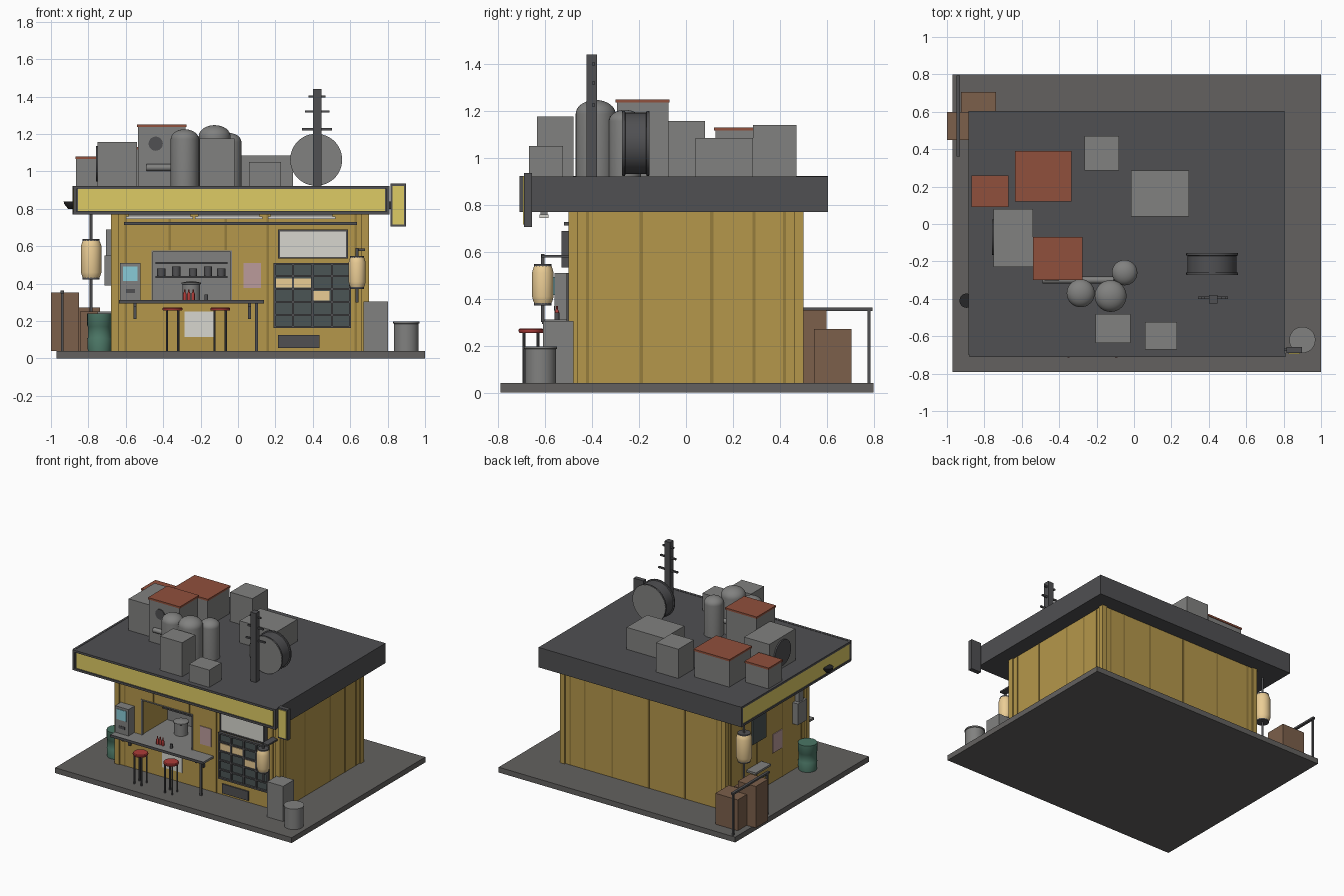
import bpy, bmesh, math
from mathutils import Vector

COL = dict(wall=(.46, .31, .07), seam=(.30, .20, .045), sign=(.73, .60, .13), dark=(.08, .08, .085),
           black=(.02, .02, .022), base=(.125, .12, .115), grey=(.22, .22, .215), red=(.28, .08, .045),
           seat=(.42, .045, .04), brown=(.20, .115, .07), teal=(.07, .18, .13), cream=(.83, .61, .30),
           white=(.68, .67, .62), pink=(.50, .33, .33), blue=(.25, .60, .68), glass=(.07, .09, .09))
MATS = {}


def paint(o, c):
    if c not in MATS:
        MATS[c] = bpy.data.materials.new(c)
        MATS[c].diffuse_color = (*COL[c], 1)
    o.data.materials.append(MATS[c])
    return o


def finish(name, bm, c):
    bmesh.ops.recalc_face_normals(bm, faces=bm.faces)
    me = bpy.data.meshes.new(name)
    bm.to_mesh(me)
    bm.free()
    o = bpy.data.objects.new(name, me)
    bpy.context.collection.objects.link(o)
    return paint(o, c)


def smooth(o):
    bpy.ops.object.select_all(action='DESELECT')
    o.select_set(True)
    bpy.context.view_layer.objects.active = o
    bpy.ops.object.shade_smooth_by_angle(angle=math.radians(35))


def box(name, x0, x1, y0, y1, z0, z1, c='grey'):
    bm = bmesh.new()
    bmesh.ops.create_cube(bm, size=1)
    for v in bm.verts:
        v.co = Vector(((x0 + x1) / 2 + v.co.x * (x1 - x0), (y0 + y1) / 2 + v.co.y * (y1 - y0),
                       (z0 + z1) / 2 + v.co.z * (z1 - z0)))
    return finish(name, bm, c)


def lathe(name, loc, prof, c='grey', axis='z', n=32):
    """Spin (radius, height) points round an axis through loc."""
    bm = bmesh.new()
    vs = [bm.verts.new((r, 0, h)) for r, h in prof]
    es = [bm.edges.new(p) for p in zip(vs, vs[1:])]
    bmesh.ops.spin(bm, geom=vs + es, cent=(0, 0, 0), axis=(0, 0, 1), angle=math.tau, steps=n)
    bmesh.ops.remove_doubles(bm, verts=bm.verts, dist=1e-5)
    for v in bm.verts:
        x, y, z = v.co
        v.co = Vector(loc) + Vector({'z': (x, y, z), 'y': (x, z, -y), 'x': (z, y, -x)}[axis])
    o = finish(name, bm, c)
    smooth(o)
    return o


def rod(name, loc, r, h, c='dark', axis='z', n=16):
    return lathe(name, loc, [(0, 0), (r, 0), (r, h), (0, h)], c, axis, n)


def frame(name, x0, x1, z0, z1, y0, y1, t, c='dark'):
    box(name + '_left', x0, x0 + t, y0, y1, z0, z1, c)
    box(name + '_right', x1 - t, x1, y0, y1, z0, z1, c)
    box(name + '_bottom', x0 + t, x1 - t, y0, y1, z0, z0 + t, c)
    box(name + '_top', x0 + t, x1 - t, y0, y1, z1 - t, z1, c)


# Ground slab, walls with serving hatch cut in
box('ground_slab', -.97, 1, -.79, .80, 0, .04, 'base')
walls = box('walls', -.67, .69, -.49, .49, .04, .78, 'wall')
cut = box('hatch_cutter', -.46, -.035, -.6, -.18, .305, .575, 'wall')
cut.hide_render = True
cut.hide_viewport = True
m = walls.modifiers.new('hatch', 'BOOLEAN')
m.object, m.operation, m.solver = cut, 'DIFFERENCE', 'EXACT'
# Corner posts and wall seams
for x in (-.68, .66):
    for y in (-.50, .46):
        box('corner_post', x, x + .04, y, y + .04, .04, .78, 'wall')
for y in (-.42, -.19, .11, .29, .42):
    for x in (-.672, .688):
        box('side_seam', x, x + .004, y - .007, y + .007, .04, .77, 'seam')
for x in (-.60, -.33, -.03, .27, .50, .62):
    box('back_seam', x - .007, x + .007, .488, .492, .04, .77, 'seam')
for x, z in ((-.60, .04), (-.365, .58), (-.065, .58), (.16, .04), (.63, .04)):
    box('front_seam', x - .007, x + .007, -.492, -.488, z, .77, 'seam')

# Roof with illuminated fascia on the front and left
box('roof', -.875, .805, -.695, .605, .77, .92, 'dark')
box('front_fascia', -.855, .785, -.702, -.69, .787, .905, 'sign')
frame('front_fascia_frame', -.88, .81, .77, .922, -.71, -.69, .016)
box('left_fascia', -.881, -.87, -.685, .59, .787, .905, 'sign')
for z in (.77, .906):
    box('left_fascia_rail', -.886, -.87, -.70, .605, z, z + .016, 'dark')
box('left_fascia_end', -.886, -.87, .59, .605, .77, .92, 'dark')
lathe('fascia_bowl', (-.895, -.41, .84), [(0, 0), (.038, 0), (.034, -.015), (.022, -.03), (.014, -.04), (0, -.04)], 'black')
box('blade_sign', .815, .897, -.69, -.657, .705, .935, 'dark')
box('blade_sign_face', .825, .887, -.694, -.689, .717, .923, 'sign')
box('blade_sign_bracket', .80, .82, -.68, -.665, .80, .84, 'dark')

# Eave lights and rail
for x in (-.42, -.05, .34):
    box('eave_light', x - .18, x + .18, -.625, -.585, .745, .758, 'white')
    box('eave_light_body', x - .165, x + .165, -.62, -.59, .758, .772)
box('awning_rail', -.61, .635, -.52, -.49, .712, .728, 'dark')

# Hatch frame, shelves and kitchen bits
frame('hatch_frame', -.462, -.033, .303, .578, -.495, -.475, .008, 'grey')
box('hatch_back', -.455, -.04, -.19, -.182, .31, .57)
for z in (.43, .505):
    box('shelf', -.44, -.055, -.27, -.19, z, z + .01, 'dark')
for i, x in enumerate((-.41, -.33, -.24, -.16, -.09)):
    rod('shelf_jar', (x, -.23, .44), .022, .05 if i % 2 else .04)
box('inner_counter', -.458, -.037, -.50, -.185, .295, .311)
lathe('pot', (-.25, -.32, .31), [(0, 0), (.048, 0), (.048, .085), (.053, .088), (.053, .095), (.01, .103), (0, .103)])

# Bar counter with leg, brackets and bottles
box('bar_counter', -.635, .14, -.61, -.48, .295, .311)
box('bar_edge', -.635, .14, -.614, -.61, .293, .312, 'dark')
box('bar_leg', .092, .108, -.59, -.574, .04, .295, 'dark')
for x in (-.55, .062):
    box('bar_bracket', x - .008, x + .008, -.51, -.49, .21, .295, 'dark')
    box('bar_bracket_arm', x - .008, x + .008, -.59, -.49, .275, .295, 'dark')
for x in (-.285, -.263, -.24):
    lathe('sauce_bottle', (x, -.55, .311), [(0, 0), (.009, 0), (.009, .035), (.004, .045), (.004, .058), (0, .058)], 'seat', n=12)
rod('cup', (-.17, -.55, .311), .01, .03, 'dark')

# Order terminal
box('terminal', -.632, -.52, -.56, -.48, .311, .51)
box('terminal_screen', -.616, -.536, -.564, -.559, .415, .492, 'blue')
box('terminal_slot', -.60, -.55, -.563, -.559, .35, .37, 'dark')

# Stools
for x in (-.35, -.095):
    lathe('stool_seat', (x, -.66, .255), [(0, 0), (.05, 0), (.053, .005), (.053, .013), (.048, .018), (0, .018)], 'seat')
    for dx in (-.03, .03):
        for dy in (-.03, .03):
            rod('stool_leg', (x + dx, -.66 + dy, .04), .006, .218, n=8)

# Posters, menu board, display window and vent
box('menu_paper', -.285, -.12, -.495, -.488, .115, .25, 'white')
box('poster', .03, .122, -.495, -.488, .375, .51, 'pink')
box('menu_board', .222, .578, -.525, -.488, .542, .68, 'white')
frame('menu_board_frame', .215, .587, .534, .688, -.53, -.488, .009)
box('display_glass', .195, .60, -.495, -.488, .165, .505, 'glass')
frame('display_frame', .19, .605, .162, .51, -.51, -.488, .012)
for i in range(1, 5):
    box('display_bar', .19, .605, -.507, -.49, .162 + i * .0695 - .005, .162 + i * .0695 + .005, 'dark')
for i in range(1, 4):
    x = .19 + i * .104
    box('display_mullion', x - .006, x + .006, -.507, -.49, .165, .505, 'dark')
for x0, x1, z in ((.20, .288, .378), (.30, .39, .378), (.405, .49, .31)):
    box('display_item', x0, x1, -.50, -.492, z, z + .05, 'brown' if z > 1 else 'cream')
box('wall_vent', .215, .435, -.50, -.488, .055, .125, 'dark')

# Left wall fittings
box('side_window', -.685, -.665, .02, .18, .42, .62, 'glass')
box('side_poster', -.676, -.668, -.18, -.07, .26, .40, 'pink')
box('side_meter', -.715, -.665, -.42, -.31, .39, .55)
box('side_duct', -.705, -.665, -.39, -.34, .55, .69)
box('side_shelf', -.75, -.665, .06, .24, .235, .25)

# Paper lanterns on poles
for x, y, z0, z1, r, top, low in ((-.785, .43, .43, .63, .055, .78, .25), (.637, -.61, .38, .54, .046, .59, .30)):
    h = z1 - z0
    lathe('lantern', (x, y, z0), [(0, 0), (r * .8, 0), (r * .9, .012), (r, .03), (r, h - .03), (r * .9, h - .012), (r * .8, h), (0, h)], 'cream')
    for z in (z0 - .008, z1 - .006):
        rod('lantern_cap', (x, y, z), r * .82, .014)
    rod('lantern_pole', (x, y, low), .008, top - low)
box('lantern_arm', .63, .68, -.615, -.49, .575, .587, 'dark')

# Barrel, bin, cabinet and crates on the ground
lathe('barrel', (-.74, -.39, .04), [(0, 0), (.063, 0), (.066, .065), (.063, .07), (.063, .13), (.066, .135), (.066, .2), (0, .2)], 'teal')
lathe('bin', (.90, -.62, .04), [(0, 0), (.066, 0), (.066, .145), (.07, .147), (.07, .156), (0, .156)])
box('ground_cabinet', .67, .803, -.61, -.48, .04, .305)
box('tall_crate', -1, -.85, .45, .598, .04, .352, 'brown')
box('low_crate', -.925, -.738, .545, .705, .04, .272, 'brown')
box('small_crate', -.845, -.75, .38, .50, .04, .25, 'brown')
box('rail', -.95, -.93, .36, .795, .348, .362, 'dark')
for y in (.38, .78):
    box('rail_post', -.947, -.933, y - .007, y + .007, .04, .35, 'dark')

# Rooftop units with red lids
for x0, x1, y0, y1, z in ((-.865, -.675, .095, .255, 1.08), (-.63, -.34, .125, .385, 1.13), (-.535, -.28, -.295, -.075, 1.25)):
    box('lidded_unit', x0, x1, y0, y1, .92, z - .014)
    box('unit_lid', x0 - .005, x1 + .005, y0 - .005, y1 + .005, z - .014, z, 'red')
# Plain rooftop units
for x0, x1, y0, y1, z in ((-.265, -.08, .285, .47, 1.14), (-.015, .295, .04, .285, 1.085), (-.75, -.54, -.23, .08, 1.157),
                          (-.205, -.02, -.635, -.48, 1.176), (.06, .23, -.67, -.525, 1.05)):
    box('roof_unit', x0, x1, y0, y1, .92, z)
rod('side_fan', (-.76, -.07, 1.04), .095, .015, axis='x', n=32)
rod('front_fan', (-.44, -.302, 1.148), .038, .01, axis='y', n=24)
rod('roof_pipe', (-.49, -.30, 1.02), .018, .38, 'grey', 'x')

# Domed tanks
for x, y, r, z in ((-.285, -.37, .075, 1.225), (-.125, -.385, .085, 1.247), (-.05, -.26, .068, 1.205)):
    d = r * .7
    lathe('tank', (x, y, 0), [(0, .92), (r, .92)] + [(r * math.cos(a * math.pi / 16), z - d + d * math.sin(a * math.pi / 16)) for a in range(8)] + [(0, z)])

# Rimmed drum and antenna mast
lathe('roof_drum', (.418, -.27, 1.062), [(0, 0), (.139, 0), (.139, .01), (.131, .012), (.131, .1), (.139, .102), (.139, .112), (0, .112)], 'dark', 'y', 48)
for y in (-.272, -.159):
    rod('drum_face', (.418, y, 1.062), .137, .003, 'grey', 'y', 48)
box('antenna_mast', .40, .446, -.425, -.38, .92, 1.44, 'dark')
for z, w in ((1.225, .08), (1.32, .065), (1.40, .046)):
    box('antenna_rung', .423 - w, .423 + w, -.40, -.388, z - .006, z + .006, 'dark')
